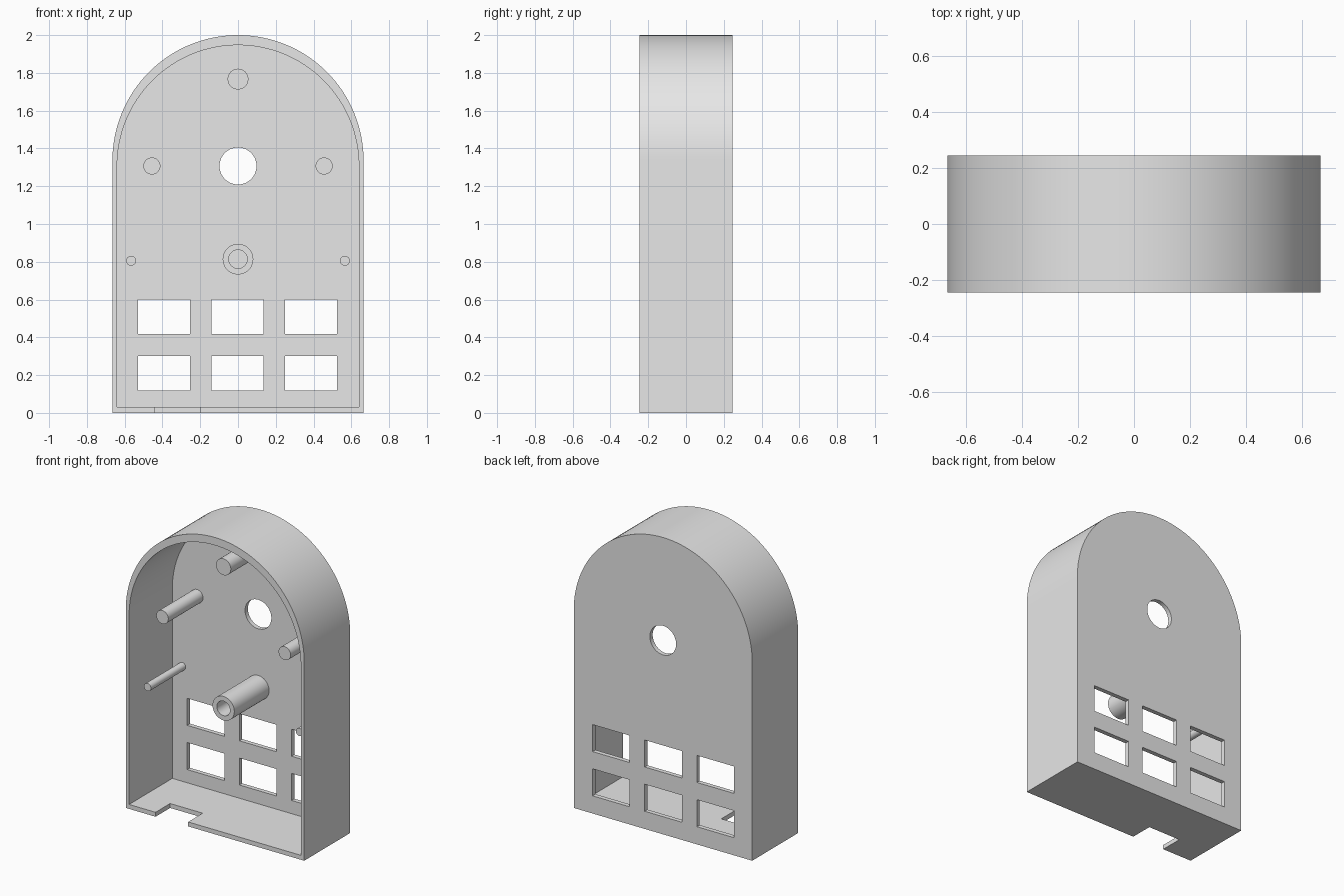
import bpy, bmesh
from math import pi, sin, cos, radians

cube = bpy.data.objects.get("Cube")
if cube:
    bpy.data.objects.remove(cube, do_unlink=True)

FRONT, BACK = -0.245, 0.245
PLATE = 0.215          # inner face of the back plate
POST_FRONT = -0.155    # free end of the posts

grey = bpy.data.materials.new("plain_grey")
grey.use_nodes = True
grey.diffuse_color = (0.8, 0.8, 0.8, 1)
grey.node_tree.nodes["Principled BSDF"].inputs["Base Color"].default_value = (0.8, 0.8, 0.8, 1)


def prism(name, outline, y0, y1):
    """Extrude an (x, z) outline from y0 back to y1."""
    bm = bmesh.new()
    face = bm.faces.new([bm.verts.new((x, y0, z)) for x, z in outline])
    new = bmesh.ops.extrude_face_region(bm, geom=[face])["geom"]
    bmesh.ops.translate(bm, vec=(0, y1 - y0, 0),
                        verts=[v for v in new if isinstance(v, bmesh.types.BMVert)])
    bmesh.ops.recalc_face_normals(bm, faces=bm.faces)
    mesh = bpy.data.meshes.new(name)
    bm.to_mesh(mesh)
    bm.free()
    mesh.materials.append(grey)
    obj = bpy.data.objects.new(name, mesh)
    bpy.context.collection.objects.link(obj)
    return obj


def arch(half, bottom, spring, steps=64):
    arc = [(half * cos(pi * i / steps), spring + half * sin(pi * i / steps))
           for i in range(steps + 1)]
    return [(-half, bottom), (half, bottom)] + arc


def circle(x, z, r, steps=48):
    return [(x + r * cos(2 * pi * i / steps), z + r * sin(2 * pi * i / steps))
            for i in range(steps)]


def rect(x0, x1, z0, z1):
    return [(x0, z0), (x1, z0), (x1, z1), (x0, z1)]


def select(obj):
    bpy.ops.object.select_all(action="DESELECT")
    obj.select_set(True)
    bpy.context.view_layer.objects.active = obj


def cut(obj, cutter):
    """Subtract the cutter, then discard it."""
    select(obj)
    mod = obj.modifiers.new("cut", "BOOLEAN")
    mod.operation, mod.solver, mod.object = "DIFFERENCE", "EXACT", cutter
    bpy.ops.object.modifier_apply(modifier=mod.name)
    bpy.data.objects.remove(cutter, do_unlink=True)


def smooth(obj):
    select(obj)
    bpy.ops.object.shade_smooth_by_angle(angle=radians(30))


# Arched housing, hollow and open at the front
housing = prism("housing", arch(0.665, 0, 1.335), FRONT, BACK)
cut(housing, prism("cavity", arch(0.64, 0.03, 1.307), FRONT - 0.1, PLATE))

# Round opening and six windows through the back plate
cut(housing, prism("round_opening", circle(0, 1.307, 0.098), 0.1, 0.4))
for x in (-0.391, -0.002, 0.387):
    for z in (0.21, 0.508):
        cut(housing, prism("window", rect(x - 0.138, x + 0.138, z - 0.091, z + 0.091), 0.1, 0.4))

# Notch in the front edge of the floor
cut(housing, prism("notch", rect(-0.443, -0.2, -0.1, 0.1), FRONT - 0.1, FRONT + 0.155))
smooth(housing)

# Posts standing on the back plate
posts = [("top_post", 0, 1.767, 0.055)]
for side, s in (("left", 1), ("right", -1)):
    posts += [(side + "_post", s * 0.456, 1.307, 0.045),
              (side + "_pin", s * 0.566, 0.805, 0.026)]
for name, x, z, r in posts:
    smooth(prism(name, circle(x, z, r), POST_FRONT, PLATE + 0.005))

# Hollow boss
boss = prism("hollow_boss", circle(0, 0.814, 0.081), POST_FRONT, PLATE + 0.005)
cut(boss, prism("bore", circle(0, 0.814, 0.049), POST_FRONT - 0.1, PLATE))
smooth(boss)
